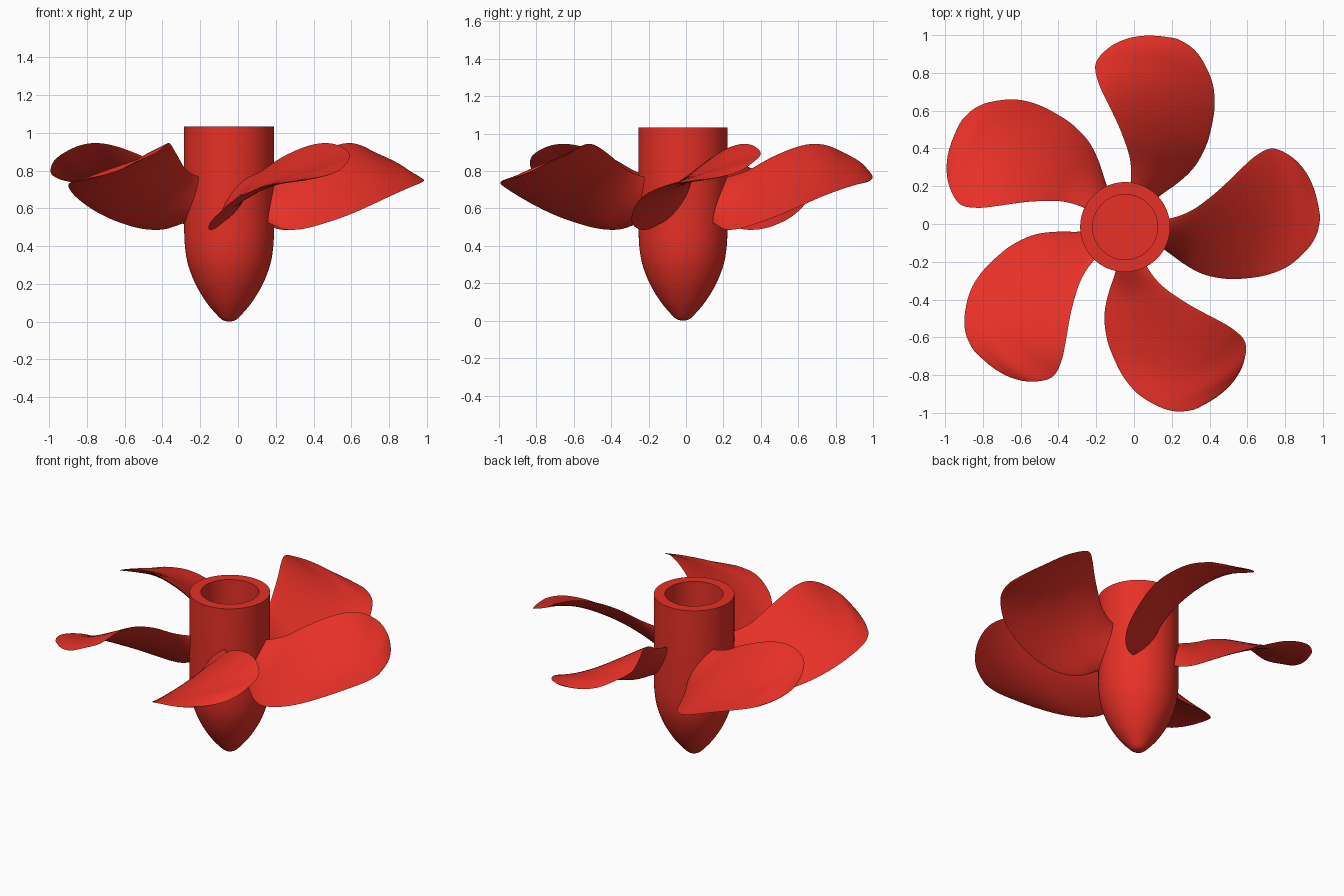
import bpy, bmesh
from math import sin, cos, atan2, radians, pi, sqrt

if "Cube" in bpy.data.objects:
    bpy.data.objects.remove(bpy.data.objects["Cube"])

CX, CY = -0.047, -0.016          # hub axis position
red = bpy.data.materials.new("red")
red.diffuse_color = (0.8, 0.03, 0.02, 1)
red.use_nodes = True
red.node_tree.nodes["Principled BSDF"].inputs["Base Color"].default_value = red.diffuse_color


def finish(name, bm, angle):
    bmesh.ops.remove_doubles(bm, verts=bm.verts, dist=1e-5)
    bmesh.ops.recalc_face_normals(bm, faces=bm.faces)
    me = bpy.data.meshes.new(name)
    bm.to_mesh(me)
    bm.free()
    me.materials.append(red)
    ob = bpy.data.objects.new(name, me)
    ob.location = (CX, CY, 0)
    bpy.context.collection.objects.link(ob)
    bpy.ops.object.select_all(action='DESELECT')
    bpy.context.view_layer.objects.active = ob
    ob.select_set(True)
    bpy.ops.object.shade_smooth_by_angle(angle=radians(angle))
    return ob


def catmull(rows, steps):
    """Smooth curve through rows of values."""
    out = []
    for i in range(len(rows) - 1):
        p = [rows[max(0, min(len(rows) - 1, i + k))] for k in (-1, 0, 1, 2)]
        for s in range(steps):
            t = s / steps
            out.append([0.5 * (2 * b + (c - a) * t + (2 * a - 5 * b + 4 * c - d) * t * t
                               + (3 * b - a - 3 * c + d) * t ** 3) for a, b, c, d in zip(*p)])
    return out + [list(rows[-1])]


# Hub: pointed nose, straight barrel, blind shaft bore
nose = [(0, 0), (0.035, 0.009), (0.07, 0.042), (0.12, 0.102), (0.17, 0.183),
        (0.2, 0.25), (0.222, 0.32), (0.234, 0.4), (0.238, 0.48)]
profile = catmull(nose, 4) + [(0.238, 1.033), (0.172, 1.033), (0.172, 0.45), (0, 0.45)]
bm = bmesh.new()
vs = [bm.verts.new((r, 0, z)) for r, z in profile]
es = [bm.edges.new(e) for e in zip(vs, vs[1:])]
bmesh.ops.spin(bm, geom=vs + es, cent=(0, 0, 0), axis=(0, 0, 1), angle=2 * pi, steps=96)
finish("hub", bm, 40)

# Blade stations: radius, lead angle, lead z, trail angle, trail z, half thickness
stations = [
    (0.200, -29.0, 0.530, 12.0, 0.770, 0.045),
    (0.245, -30.0, 0.520, 10.7, 0.770, 0.036),
    (0.350, -32.0, 0.488, 13.5, 0.805, 0.022),
    (0.470, -31.4, 0.493, 19.0, 0.872, 0.018),
    (0.600, -27.2, 0.530, 24.0, 0.925, 0.016),
    (0.700, -22.8, 0.570, 27.0, 0.945, 0.014),
    (0.790, -18.8, 0.615, 28.6, 0.935, 0.012),
    (0.880, -14.0, 0.665, 28.2, 0.895, 0.011),
    (0.950, -8.8, 0.703, 23.5, 0.850, 0.010),
    (0.995, -4.8, 0.725, 17.8, 0.800, 0.008),
    (1.020, -1.3, 0.737, 11.5, 0.770, 0.006),
    (1.033, 2.5, 0.747, 3.5, 0.750, 0.002),
]
N = 40                            # points around each blade section


def make_blade(index):
    bm = bmesh.new()
    rings = []
    for r, a0, z0, a1, z1, h in catmull(stations, 5):
        slope = atan2(z1 - z0, r * radians(a1 - a0))
        ring = []
        for k in range(N):
            u = 2 * pi * k / N
            t = 0.5 - 0.5 * cos(u)                      # position along chord
            off = h * sin(u) * sqrt(abs(sin(u)))        # lens-shaped section
            a = radians(a0 + (a1 - a0) * t) - off * sin(slope) / r
            a += index * 2 * pi / 5
            z = z0 + (z1 - z0) * t + off * cos(slope)
            ring.append(bm.verts.new((r * cos(a), r * sin(a), z)))
        rings.append(ring)
    for A, B in zip(rings, rings[1:]):
        for k in range(N):
            j = (k + 1) % N
            bm.faces.new((A[k], A[j], B[j], B[k]))
    bm.faces.new(rings[0])
    bm.faces.new(rings[-1])
    finish(f"blade_{index + 1}", bm, 60)


for i in range(5):
    make_blade(i)
